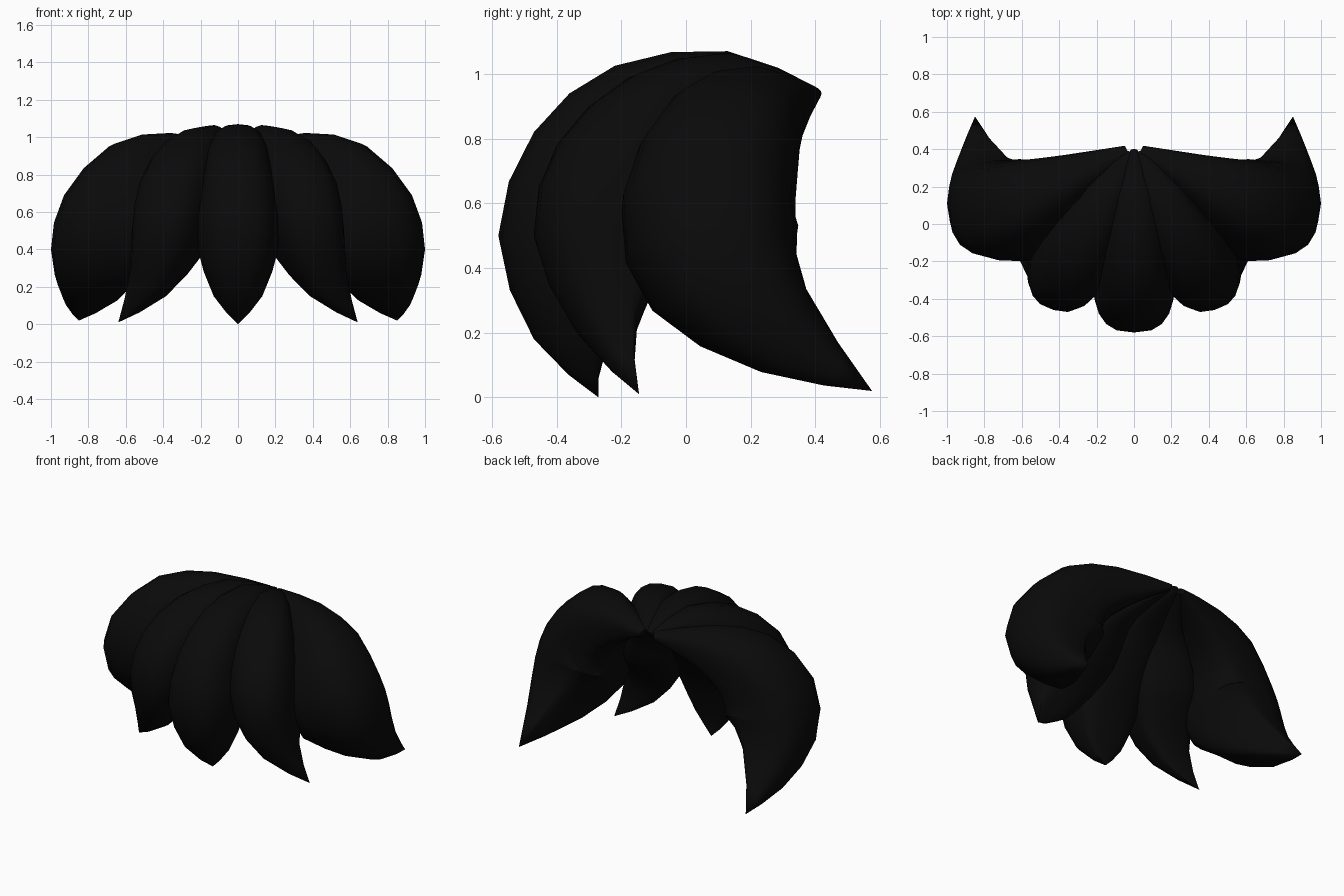
import bpy, bmesh, math
from mathutils import Vector

cube = bpy.data.objects.get("Cube")
if cube:
    bpy.data.objects.remove(cube, do_unlink=True)

# Single hair colour
black = bpy.data.materials.new("soft_black")
black.use_nodes = True
colour = (0.003, 0.003, 0.003, 1)
black.diffuse_color = colour
shader = black.node_tree.nodes["Principled BSDF"]
shader.inputs["Base Color"].default_value = colour
shader.inputs["Roughness"].default_value = 0.8

STEPS = 2       # rings per span
SIDES = 20      # points around each ring
SQUARE = 0.74   # squareness of the rounded section
BELLY = 0.55    # inner fullness compared with the outer dome


def smooth_rows(rows):
    """Pass a smooth curve through all columns of the control rows."""
    padded = [rows[0]] + rows + [rows[-1]]
    result = []
    for i in range(1, len(rows)):
        quad = padded[i - 1:i + 3]
        for s in range(STEPS):
            t = s / STEPS
            result.append([0.5 * (2 * b + (c - a) * t
                           + (2 * a - 5 * b + 4 * c - d) * t ** 2
                           + (3 * b - a - 3 * c + d) * t ** 3)
                           for a, b, c, d in zip(*quad)])
    return result + [rows[-1]]


def power(value):
    return math.copysign(abs(value) ** SQUARE, value)


def make_lock(name, controls, side=1):
    """Sweep a rounded section along a ridge path and an inner path."""
    rows = smooth_rows([list(ridge) + list(inner) + [width]
                        for ridge, inner, width in controls])
    ridge = [Vector((r[0] * side, r[1], r[2])) for r in rows]
    inner = [Vector((r[3] * side, r[4], r[5])) for r in rows]
    middle = [(a + b) / 2 for a, b in zip(ridge, inner)]
    last = len(rows) - 1
    bm = bmesh.new()
    rings = []
    for i, row in enumerate(rows):
        tangent = middle[min(i + 1, last)] - middle[max(i - 1, 0)]
        bulge = ridge[i] - inner[i]
        across = tangent.cross(bulge).normalized() * max(row[6], 0)
        belly = BELLY * (1 - (i / last) ** 3)   # flattens toward the tip
        ring = []
        for k in range(SIDES):
            angle = 2 * math.pi * k / SIDES
            height = power(math.sin(angle))
            if height < 0:
                height *= belly
            ring.append(bm.verts.new(inner[i] + bulge * height
                                     + across * power(math.cos(angle))))
        rings.append(ring)
    for low, high in zip(rings, rings[1:]):
        for k in range(SIDES):
            n = (k + 1) % SIDES
            bm.faces.new((low[k], low[n], high[n], high[k]))
    bm.faces.new(rings[0])
    bmesh.ops.remove_doubles(bm, verts=bm.verts, dist=0.0005)
    bmesh.ops.recalc_face_normals(bm, faces=bm.faces)
    mesh = bpy.data.meshes.new(name)
    bm.to_mesh(mesh)
    bm.free()
    mesh.materials.append(black)
    lock = bpy.data.objects.new(name, mesh)
    bpy.context.collection.objects.link(lock)
    bpy.ops.object.select_all(action='DESELECT')
    lock.select_set(True)
    bpy.context.view_layer.objects.active = lock
    bpy.ops.object.shade_smooth_by_angle(angle=math.radians(40))


# Control rows: ridge point, inner point, half width
centre = [
    ((0, .40, .96), (0, .39, .94), .02),
    ((0, .13, 1.07), (0, .15, .90), .13),
    ((0, -.22, 1.025), (0, -.05, .80), .18),
    ((0, -.47, .82), (0, -.20, .61), .21),
    ((0, -.58, .50), (0, -.27, .42), .22),
    ((0, -.47, .18), (0, -.29, .15), .13),
    ((0, -.27, 0), (0, -.27, 0), 0),
]
middle_lock = [
    ((.03, .39, .96), (.03, .38, .94), .03),
    ((.17, .15, 1.06), (.13, .15, .90), .12),
    ((.29, -.15, 1.0), (.23, 0, .79), .18),
    ((.38, -.38, .80), (.31, -.10, .61), .21),
    ((.43, -.46, .52), (.37, -.17, .43), .19),
    ((.49, -.34, .23), (.48, -.19, .21), .115),
    ((.64, -.145, .01), (.64, -.145, .01), 0),
]
side_lock = [
    ((.04, .40, .96), (.04, .39, .94), .03),
    ((.38, .27, 1.01), (.30, .25, .87), .13),
    ((.69, .14, .95), (.50, .14, .75), .22),
    ((.93, .06, .69), (.60, .07, .56), .27),
    ((1.0, .11, .40), (.62, .12, .39), .255),
    ((.94, .32, .15), (.69, .28, .23), .145),
    ((.85, .575, .02), (.85, .575, .02), 0),
]

make_lock("centre_fringe_lock", centre)
for word, side in (("left", 1), ("right", -1)):
    make_lock(word + "_middle_lock", middle_lock, side)
    make_lock(word + "_side_lock", side_lock, side)
